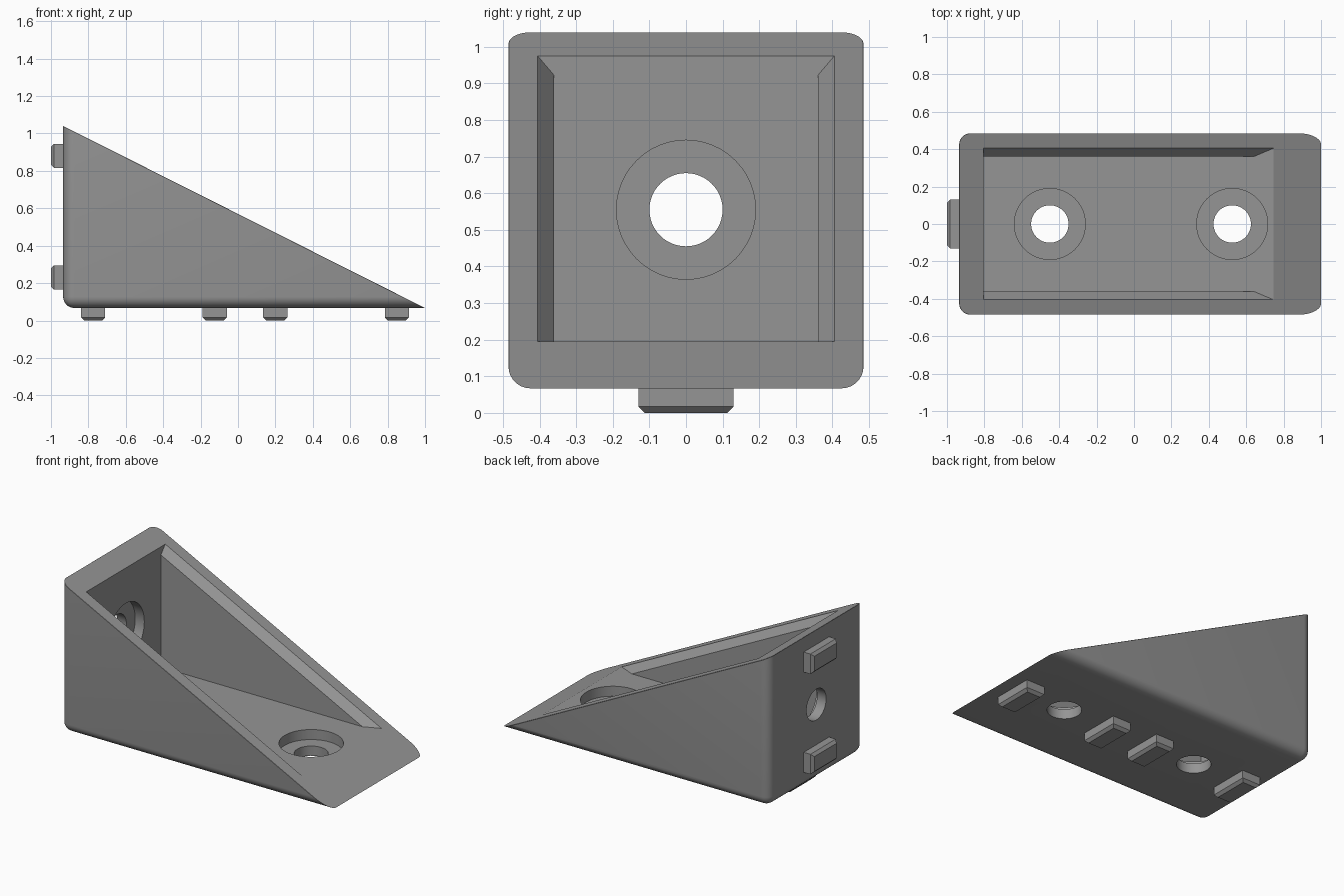
import bpy, bmesh, math
from mathutils import Vector, Matrix

if "Cube" in bpy.data.objects:
    bpy.data.objects.remove(bpy.data.objects["Cube"])

XB, XT, ZB, HY = -0.935, 1.0, 0.067, 0.485    # back, tip, underside, half width
FLOOR, WALL = 0.195, -0.805                   # inner floor height, inner face of back wall
SLOPE = 0.503
R = 0.06

grey = bpy.data.materials.new("mid_grey")
grey.diffuse_color = (0.3, 0.3, 0.3, 1)
grey.use_nodes = True
grey.node_tree.nodes["Principled BSDF"].inputs["Base Color"].default_value = grey.diffuse_color


def slope_z(x, drop=0.0):
    return ZB + SLOPE * (XT - x) - drop


def slope_x(z, drop=0.0):
    return XT - (z - ZB + drop) / SLOPE


def make(name, bm):
    bmesh.ops.recalc_face_normals(bm, faces=bm.faces)
    me = bpy.data.meshes.new(name)
    bm.to_mesh(me)
    bm.free()
    ob = bpy.data.objects.new(name, me)
    bpy.context.collection.objects.link(ob)
    me.materials.append(grey)
    return ob


def box_bm(lo, hi):
    bm = bmesh.new()
    bmesh.ops.create_cube(bm, size=1)
    for v in bm.verts:
        v.co = Vector([(lo[i] + hi[i]) / 2 + v.co[i] * (hi[i] - lo[i]) for i in range(3)])
    return bm


def mid(e):
    return (e.verts[0].co + e.verts[1].co) / 2


def hull(name, pts):
    bm = bmesh.new()
    for p in pts:
        bm.verts.new(p)
    bmesh.ops.convex_hull(bm, input=bm.verts[:])
    bmesh.ops.dissolve_limit(bm, angle_limit=0.01, verts=bm.verts[:], edges=bm.edges[:])
    return make(name, bm)


def cylinder(name, start, end, r):
    a, b = Vector(start), Vector(end)
    bm = bmesh.new()
    rot = (b - a).to_track_quat('Z', 'Y').to_matrix().to_4x4()
    bmesh.ops.create_cone(bm, cap_ends=True, segments=48, radius1=r, radius2=r,
                          depth=(b - a).length,
                          matrix=Matrix.Translation((a + b) / 2) @ rot)
    return make(name, bm)


# Wedge body: box with rounded bottom and back edges, sliced by the sloping plane
bm = box_bm((XB, -HY, ZB), (1.4, HY, 1.4))
edges = []
for e in bm.edges:
    m = mid(e)
    back, low, side = abs(m.x - XB) < 1e-4, abs(m.z - ZB) < 1e-4, abs(abs(m.y) - HY) < 1e-4
    if (back and low) or (back and side) or (low and side):
        edges.append(e)
bmesh.ops.bevel(bm, geom=edges, offset=R, segments=7, profile=0.5, affect='EDGES')
cut = bmesh.ops.bisect_plane(bm, geom=bm.verts[:] + bm.edges[:] + bm.faces[:], dist=1e-5,
                             plane_co=(XT, 0, ZB), plane_no=(SLOPE, 0, 1), clear_outer=True)
rim = [g for g in cut["geom_cut"] if isinstance(g, bmesh.types.BMEdge)]
bmesh.ops.contextual_create(bm, geom=rim)
# Thin chamfer around the sloping rim
rim = [e for e in bm.edges if mid(e).x < 0.8
       and all(abs(v.co.z - slope_z(v.co.x)) < 1e-3 for v in e.verts)]
bmesh.ops.bevel(bm, geom=rim, offset=0.014, segments=1, affect='EDGES', clamp_overlap=True)
body = make("wedge_body", bm)

# Pocket: straight-walled space plus a flare along the upper side edges
cutters = []
W = 0.36
cutters.append(hull("pocket_cutter", [(x, s * W, z) for s in (-1, 1) for x, z in (
    (WALL, FLOOR), (slope_x(FLOOR, -0.2), FLOOR), (WALL, slope_z(WALL, -0.2)))]))
D, F = 0.053, 0.045
cutters.append(hull("flare_cutter", [(x, s * y, z) for s in (-1, 1) for x, y, z in (
    (WALL, W, slope_z(WALL, D)), (slope_x(FLOOR, D), W, FLOOR),
    (WALL, W + 2 * F, slope_z(WALL, -D)), (slope_x(FLOOR, -D), W + 2 * F, FLOOR))]))

# Screw holes with counterbores, two in the floor and one in the back wall
for x in (-0.45, 0.525):
    cutters.append(cylinder("floor_bore_cutter", (x, 0, 0.13), (x, 0, 0.4), 0.19))
    cutters.append(cylinder("floor_hole_cutter", (x, 0, -0.1), (x, 0, 0.3), 0.1))
cutters.append(cylinder("wall_bore_cutter", (-0.87, 0, 0.555), (-0.7, 0, 0.555), 0.19))
cutters.append(cylinder("wall_hole_cutter", (-1.1, 0, 0.555), (-0.75, 0, 0.555), 0.1))

bpy.context.view_layer.objects.active = body
for c in cutters:
    c.hide_render = True
    m = body.modifiers.new("cut", 'BOOLEAN')
    m.operation, m.solver, m.object = 'DIFFERENCE', 'EXACT', c
    bpy.ops.object.modifier_apply(modifier=m.name)
    bpy.data.objects.remove(c)

bpy.ops.object.select_all(action='DESELECT')
body.select_set(True)
bpy.ops.object.shade_smooth_by_angle(angle=math.radians(25))


# Locating pegs with a chamfered outer end
def peg(name, lo, hi, axis):
    bm = box_bm(lo, hi)
    end = [e for e in bm.edges if all(abs(v.co[axis] - lo[axis]) < 1e-4 for v in e.verts)]
    bmesh.ops.bevel(bm, geom=end, offset=0.017, segments=1, affect='EDGES')
    make(name, bm)


for x in (-0.775, -0.125, 0.2, 0.85):
    peg("bottom_peg", (x - 0.065, -0.13, 0), (x + 0.065, 0.13, ZB + 0.001), 2)
for z in (0.88, 0.23):
    peg("back_peg", (-1, -0.13, z - 0.065), (XB + 0.001, 0.13, z + 0.065), 0)
